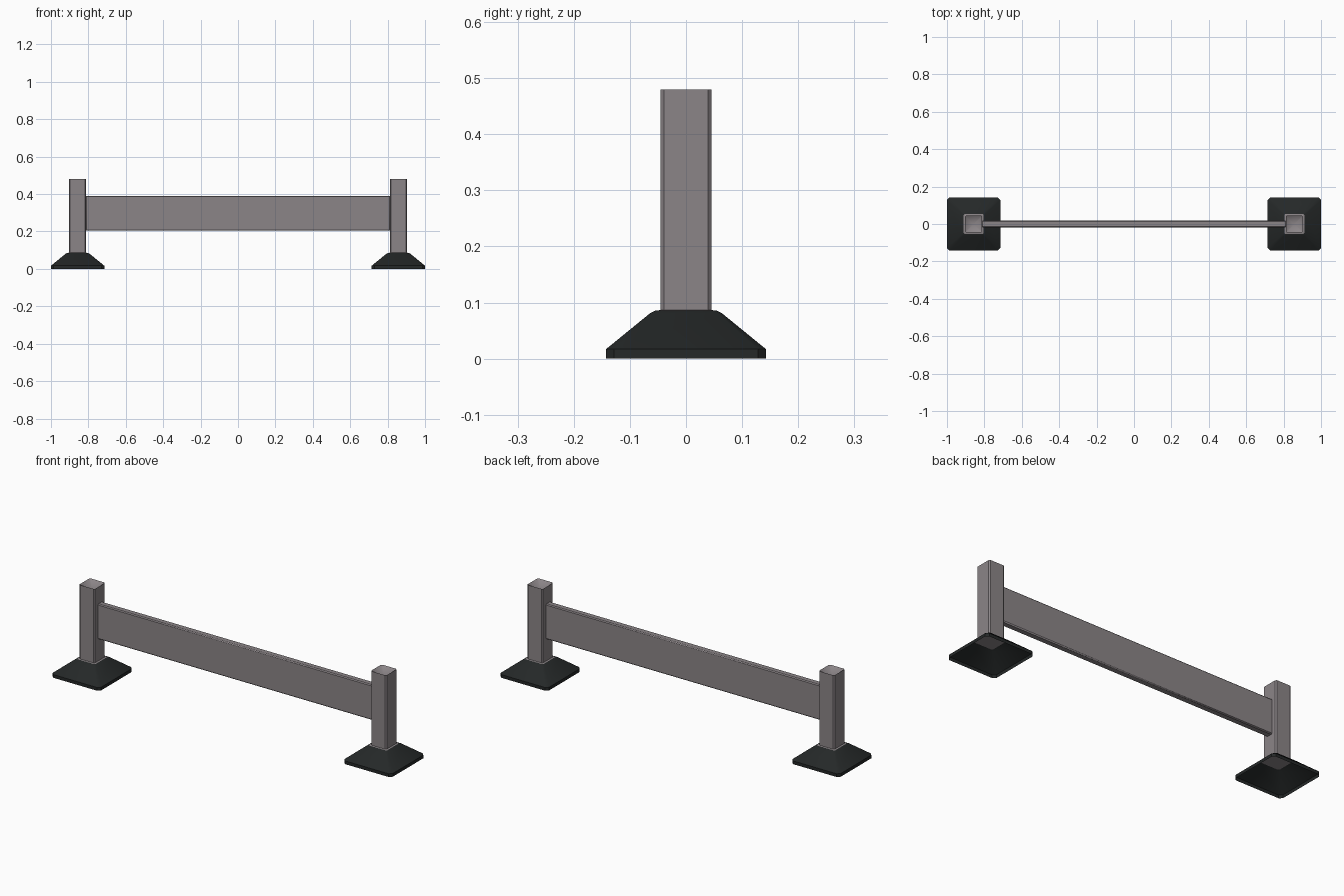
import bpy, bmesh

if "Cube" in bpy.data.objects:
    bpy.data.objects.remove(bpy.data.objects["Cube"])

PX = 0.8575  # distance of each post from the centre


def material(name, color):
    m = bpy.data.materials.new(name)
    m.diffuse_color = (*color, 1)
    m.use_nodes = True
    m.node_tree.nodes["Principled BSDF"].inputs["Base Color"].default_value = m.diffuse_color
    return m


steel = material("warm_grey", (0.26, 0.235, 0.245))
rubber = material("black", (0.018, 0.021, 0.021))


def square_ring(half, cut, z):
    """Square outline with clipped corners."""
    a, b = half, half - cut
    return [(x, y, z) for x, y in ((a, -b), (a, b), (b, a), (-b, a),
                                   (-a, b), (-a, -b), (-b, -a), (b, -a))]


def loft(name, rings, x, mat, cap_bottom=False, pit=None):
    """Skin a stack of (half width, corner cut, height) rings."""
    bm = bmesh.new()
    loops = [[bm.verts.new(p) for p in square_ring(*r)] for r in rings]
    for lo, hi in zip(loops, loops[1:]):
        for i in range(8):
            j = (i + 1) % 8
            bm.faces.new((lo[i], lo[j], hi[j], hi[i]))
    if cap_bottom:
        bm.faces.new(loops[0][::-1])
    if pit is not None:  # sunken pyramid in the top
        tip = bm.verts.new((0, 0, pit))
        top = loops[-1]
        for i in range(8):
            bm.faces.new((top[i], top[(i + 1) % 8], tip))
    me = bpy.data.meshes.new(name)
    bm.to_mesh(me)
    bm.free()
    ob = bpy.data.objects.new(name, me)
    bpy.context.collection.objects.link(ob)
    ob.location.x = x
    me.materials.append(mat)
    smooth(ob)
    return ob


def smooth(ob):
    bpy.ops.object.select_all(action='DESELECT')
    ob.select_set(True)
    bpy.context.view_layer.objects.active = ob
    bpy.ops.object.shade_smooth_by_angle(angle=0.6)


for side, x in (("left", -PX), ("right", PX)):
    # hollow foot, open underneath
    loft(side + "_foot", [(0.1425, 0.014, 0), (0.1425, 0.014, 0.017),
                          (0.064, 0.008, 0.081), (0.054, 0.006, 0.086)], x, rubber)
    # post with a small flange closing the top of the foot
    loft(side + "_post", [(0.056, 0.006, 0.084), (0.0455, 0.006, 0.087),
                          (0.0455, 0.006, 0.48)], x, steel,
         cap_bottom=True, pit=0.44)

# flat rail between the posts
bpy.ops.mesh.primitive_cube_add(size=1, location=(0, 0, 0.2975))
rail = bpy.context.object
rail.name = "rail"
rail.scale = (1.63, 0.036, 0.187)
bpy.ops.object.transform_apply(location=False, rotation=False, scale=True)
rail.data.materials.append(steel)
bev = rail.modifiers.new("soft_edges", 'BEVEL')
bev.width = 0.005
bev.segments = 1
smooth(rail)
